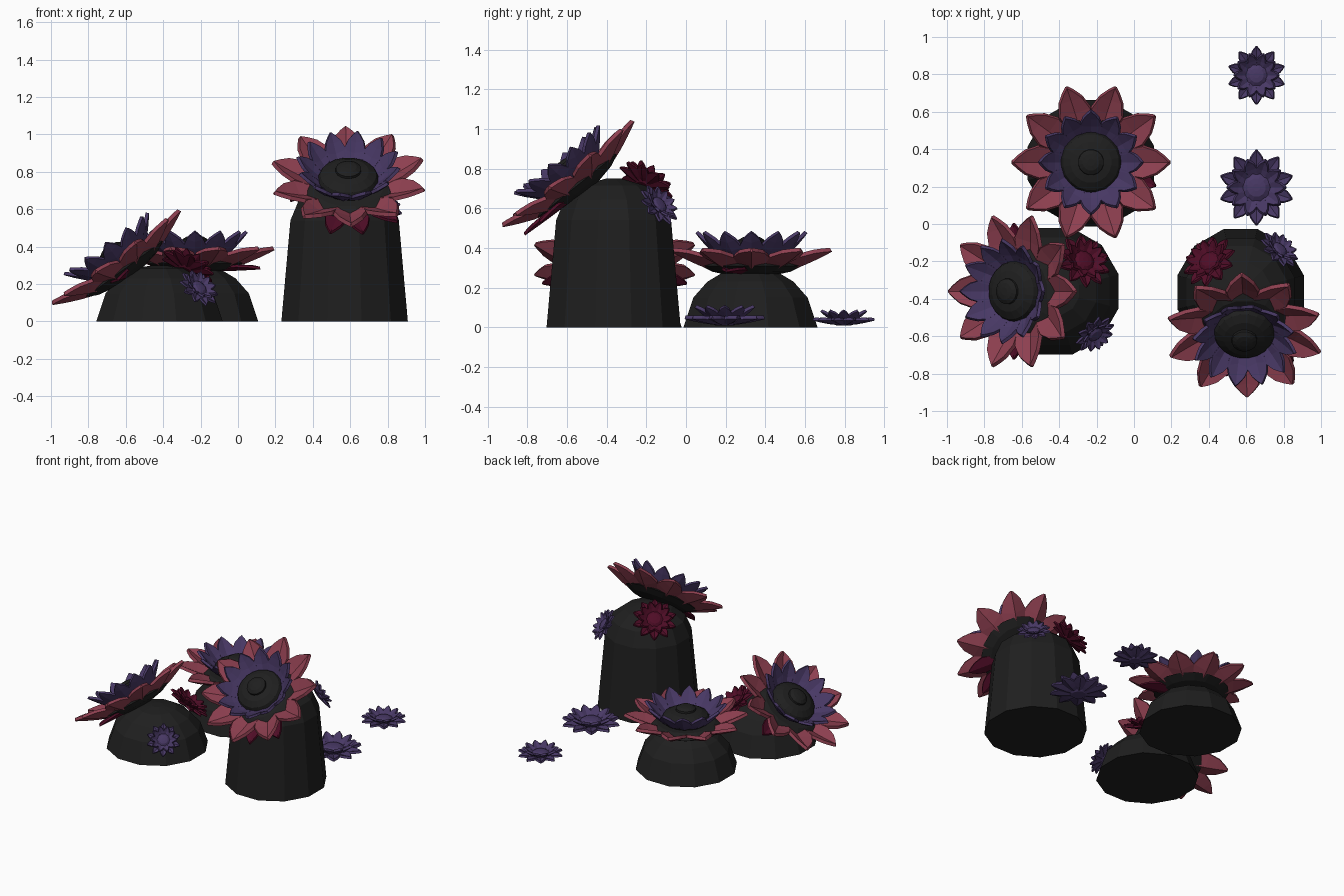
import bpy, bmesh, math
from mathutils import Vector, Matrix

if "Cube" in bpy.data.objects:
    bpy.data.objects.remove(bpy.data.objects["Cube"], do_unlink=True)


def material(name, rgb):
    m = bpy.data.materials.new(name)
    m.use_nodes = True
    m.diffuse_color = (*rgb, 1)
    m.node_tree.nodes["Principled BSDF"].inputs["Base Color"].default_value = (*rgb, 1)
    return m


BLACK = material("charcoal", (0.0135, 0.0135, 0.0135))
RED = material("dusty red", (0.27, 0.05, 0.08))
CRIMSON = material("dark crimson", (0.08, 0.004, 0.02))
PURPLE = material("deep purple", (0.065, 0.04, 0.13))


def finish(bm, name, mat, frame, thickness=0):
    bmesh.ops.recalc_face_normals(bm, faces=bm.faces)
    mesh = bpy.data.meshes.new(name)
    bm.to_mesh(mesh)
    bm.free()
    mesh.materials.append(mat)
    ob = bpy.data.objects.new(name, mesh)
    bpy.context.collection.objects.link(ob)
    ob.matrix_world = frame
    if thickness:
        mod = ob.modifiers.new("thickness", "SOLIDIFY")
        mod.thickness = thickness
        mod.offset = 0
    return ob


def lathe(name, profile, sides, mat, frame):
    """Revolve (radius, height) points; end radii are capped."""
    bm = bmesh.new()
    rings = []
    for r, z in profile:
        rings.append([bm.verts.new((r * math.cos(a), r * math.sin(a), z))
                      for a in ((i + 0.5) * math.tau / sides for i in range(sides))])
    for low, high in zip(rings, rings[1:]):
        for i in range(sides):
            j = (i + 1) % sides
            bm.faces.new((low[i], low[j], high[j], high[i]))
    bm.faces.new(rings[0][::-1])
    bm.faces.new(rings[-1])
    return finish(bm, name, mat, frame)


# Petal outline: share of length, share of width
OUTLINE = [(0, 0.45), (0.25, 0.85), (0.5, 1), (0.75, 0.72), (0.9, 0.35), (1, 0.04)]


def petals(name, angles, r0, r1, width, z0, z1, mat, frame, cup=0.2, thickness=0.014):
    bm = bmesh.new()
    for angle in angles:
        turn = Matrix.Rotation(math.radians(angle), 3, "Z")
        rows = []
        for t, w in OUTLINE:
            half = w * width / 2
            r = r0 + (r1 - r0) * t
            z = z0 + (z1 - z0) * t ** 1.4
            rows.append([bm.verts.new(turn @ Vector((r, s * half, z + abs(s) * half * cup)))
                         for s in (-1, 0, 1)])
        for a, b in zip(rows, rows[1:]):
            for k in (0, 1):
                bm.faces.new((a[k], b[k], b[k + 1], a[k + 1]))
    return finish(bm, name, mat, frame, thickness)


def ring(count, offset=0):
    return [offset + i * 360 / count for i in range(count)]


def facing(location, normal):
    n = Vector(normal).normalized()
    tilt = Vector((0, 0, 1)).rotation_difference(n).to_matrix().to_4x4()
    return Matrix.Translation(location) @ tilt


def big_flower(name, location, normal, spin, under_angles):
    f = facing(location, normal)
    lathe(name + "_receptacle", [(0.1, -0.03), (0.2, -0.01), (0.26, 0.02), (0.2, 0.05)], 16, BLACK, f)
    petals(name + "_under_petals", under_angles, 0.14, 0.37, 0.12, -0.015, -0.005, CRIMSON, f, 0.3)
    petals(name + "_outer_petals", ring(10, spin), 0.14, 0.42, 0.175, -0.005, 0.1, RED, f, 0.42, 0.022)
    petals(name + "_inner_petals", ring(12, spin), 0.12, 0.275, 0.12, 0.045, 0.19, PURPLE, f, 0.3, 0.018)
    # Domed seed disc with a raised button
    lathe(name + "_disc", [(0.14, 0.03), (0.165, 0.075), (0.15, 0.105), (0.11, 0.128), (0.06, 0.138)],
          20, BLACK, f)
    lathe(name + "_button", [(0.07, 0.13), (0.068, 0.15), (0.045, 0.164), (0.02, 0.168)], 16, BLACK, f)


def small_flower(name, location, normal, radius, mat):
    f = facing(location, normal) @ Matrix.Scale(radius, 4)
    petals(name + "_outer_petals", ring(10, 18), 0.25, 1, 0.42, 0.06, 0.2, mat, f, 0.35, 0.09)
    petals(name + "_inner_petals", ring(10), 0.25, 0.77, 0.34, 0.14, 0.48, mat, f, 0.35, 0.09)
    lathe(name + "_centre", [(0.25, 0), (0.4, 0.1), (0.38, 0.24), (0.25, 0.32), (0.1, 0.34)], 12, mat, f)


# Stumps
DOME = [(0.35, 0), (0.298, 0.15), (0.225, 0.23), (0.13, 0.285), (0.04, 0.3)]
TALL = [(0.35, 0), (0.3, 0.54), (0.255, 0.645), (0.165, 0.715), (0.04, 0.75)]
for name, profile, x, y in (("tall_stump", TALL, 0.57, -0.365),
                            ("side_dome", DOME, -0.42, -0.36),
                            ("back_dome", DOME, -0.23, 0.325)):
    lathe(name, profile, 12, BLACK, Matrix.Translation((x, y, 0)))

# Large flowers on the stumps
big_flower("tall_flower", (0.59, -0.535, 0.7), (0, -0.625, 0.78), 20, (-105, -78, -45))
big_flower("side_flower", (-0.595, -0.36, 0.265), (-0.59, 0, 0.81), 0, (100, -100))
big_flower("back_flower", (-0.23, 0.33, 0.29), (0, 0, 1), 0, (-20,))

# Small flowers on the stumps and on the ground
small_flower("tall_crimson_flower", (0.415, -0.215, 0.71), (-0.45, 0.5, 0.75), 0.152, CRIMSON)
small_flower("side_crimson_flower", (-0.28, -0.21, 0.27), (0.4, 0.4, 0.8), 0.152, CRIMSON)
small_flower("tall_purple_flower", (0.765, -0.15, 0.605), (0.55, 0.6, 0.55), 0.117, PURPLE)
small_flower("side_purple_flower", (-0.22, -0.575, 0.165), (0.5, -0.6, 0.6), 0.117, PURPLE)
small_flower("near_ground_flower", (0.655, 0.195, 0.01), (0, 0, 1), 0.2, PURPLE)
small_flower("far_ground_flower", (0.655, 0.795, 0.01), (0, 0, 1), 0.155, PURPLE)
